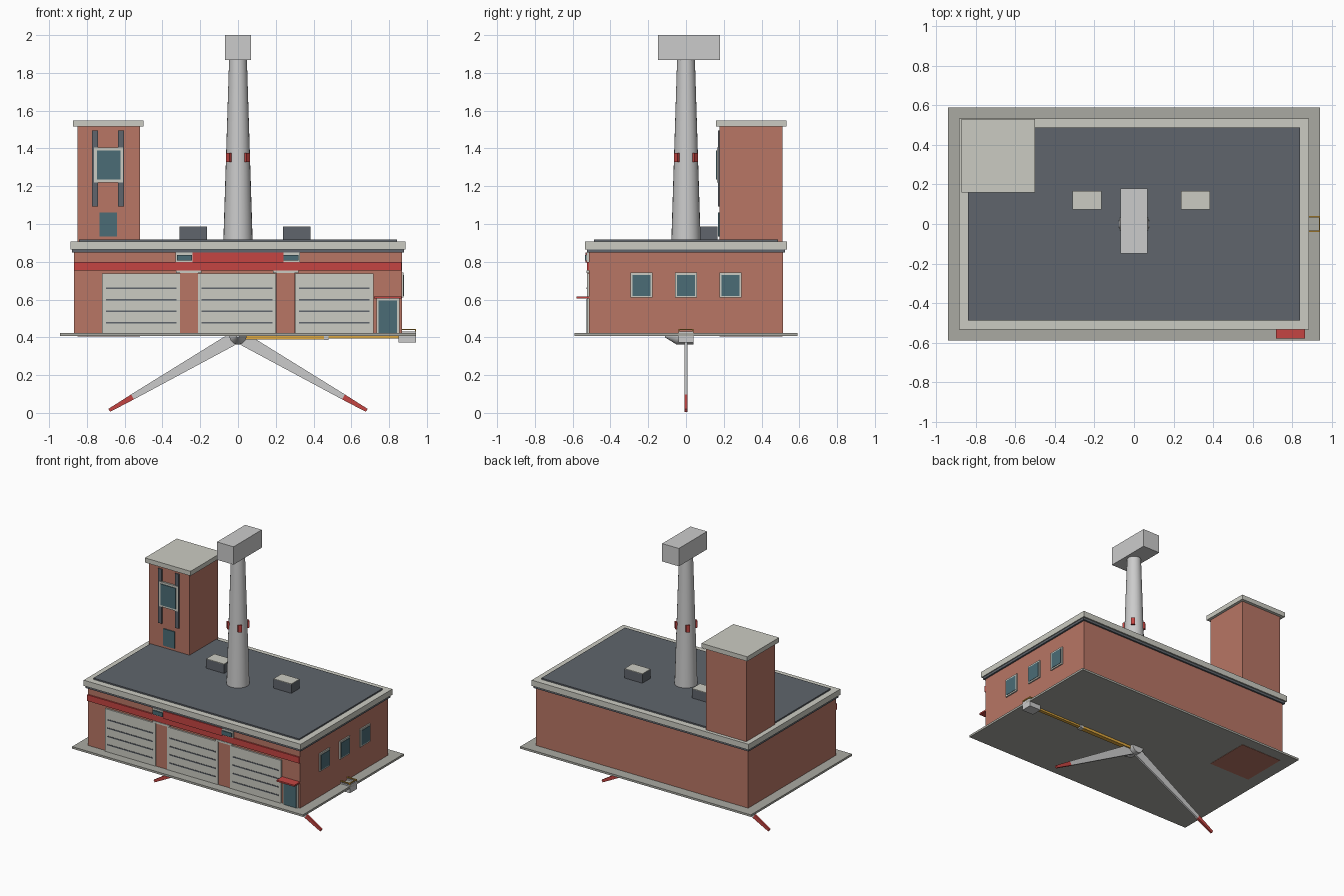
import bpy, bmesh, math
from mathutils import Matrix, Vector

if "Cube" in bpy.data.objects:
    bpy.data.objects.remove(bpy.data.objects["Cube"])


def mat(name, r, g, b):
    m = bpy.data.materials.new(name)
    m.diffuse_color = (r, g, b, 1)
    m.use_nodes = True
    m.node_tree.nodes["Principled BSDF"].inputs["Base Color"].default_value = m.diffuse_color
    return m


BRICK = mat("brick", 0.48, 0.18, 0.13)
PALE = mat("pale_trim", 0.60, 0.60, 0.54)
PAVE = mat("paving", 0.40, 0.40, 0.36)
DARK = mat("slate", 0.115, 0.13, 0.15)
RED = mat("red", 0.56, 0.06, 0.055)
GLASS = mat("glass", 0.07, 0.15, 0.18)
WHITE = mat("white_metal", 0.66, 0.67, 0.68)
YELLOW = mat("yellow", 0.75, 0.40, 0.05)


def finish(name, bm, m):
    bmesh.ops.recalc_face_normals(bm, faces=bm.faces)
    me = bpy.data.meshes.new(name)
    bm.to_mesh(me)
    bm.free()
    ob = bpy.data.objects.new(name, me)
    bpy.context.collection.objects.link(ob)
    me.materials.append(m)
    return ob


def box(name, x, y, z, m):
    """Box from (min, max) pairs."""
    bm = bmesh.new()
    c = Vector([(p[0] + p[1]) / 2 for p in (x, y, z)])
    s = [p[1] - p[0] for p in (x, y, z)]
    bmesh.ops.create_cube(bm, size=1, matrix=Matrix.Translation(c) @ Matrix.Diagonal((*s, 1)))
    return finish(name, bm, m)


def cone(name, loc, r1, r2, depth, m, rot=None, n=24):
    bm = bmesh.new()
    mx = Matrix.Translation(loc) @ (rot or Matrix())
    bmesh.ops.create_cone(bm, cap_ends=True, segments=n, radius1=r1, radius2=r2, depth=depth, matrix=mx)
    ob = finish(name, bm, m)
    for p in ob.data.polygons:
        p.use_smooth = len(p.vertices) == 4
    return ob


# Paving, main hall and roof layers
box("paving_slab", (-.943, .943), (-.59, .59), (.407, .422), PAVE)
box("hall_walls", (-.868, .868), (-.513, .513), (.42, .86), BRICK)
box("roof_shadow_band", (-.88, .88), (-.525, .525), (.848, .867), DARK)
box("roof_parapet", (-.887, .887), (-.535, .535), (.865, .907), PALE)
box("roof_deck", (-.841, .841), (-.488, .488), (.9, .917), DARK)

# Roof vents with pale lids
for i, x in enumerate((-.238, .312)):
    box(f"roof_vent_{i}", (x - .073, x + .073), (.073, .168), (.91, .983), DARK)
    box(f"roof_vent_lid_{i}", (x - .073, x + .073), (.073, .168), (.983, .987), PALE)

# Front fascia: red stripe and sign panel
box("red_stripe", (-.868, .866), (-.524, -.51), (.755, .80), RED)
box("sign_panel", (-.24, .24), (-.532, -.51), (.795, .85), RED)

# Garage doors with dark grooves
for i, x in enumerate((-.513, -.005, .51)):
    box(f"garage_door_{i}", (x - .207, x + .207), (-.524, -.51), (.42, .738), PALE)
    for j in range(4):
        z = .476 + j * .0613
        box(f"door_groove_{i}_{j}", (x - .187, x + .187), (-.527, -.52), (z - .004, z + .004), DARK)

# Pilaster ledges and small lamps over the gaps between doors
for i, (x, lx) in enumerate(((-.26, -.283), (.252, .28))):
    box(f"pilaster_{i}", (x - .047, x + .047), (-.521, -.51), (.42, .75), BRICK)
    box(f"pilaster_ledge_{i}", (x - .068, x + .068), (-.528, -.51), (.741, .755), PALE)
    box(f"clerestory_frame_{i}", (lx - .047, lx + .047), (-.527, -.51), (.80, .848), PALE)
    box(f"clerestory_glass_{i}", (lx - .04, lx + .04), (-.535, -.52), (.806, .836), GLASS)

# Entrance door and awning
box("entrance_frame", (.733, .855), (-.523, -.51), (.42, .605), PALE)
box("entrance_glass", (.745, .843), (-.528, -.52), (.422, .594), GLASS)
box("entrance_awning", (.72, .866), (-.58, -.51), (.605, .616), RED)

# Side windows
for i, y in enumerate((-.235, 0, .235)):
    box(f"side_window_frame_{i}", (.86, .877), (y - .058, y + .058), (.61, .742), PALE)
    box(f"side_window_glass_{i}", (.87, .88), (y - .048, y + .048), (.62, .73), GLASS)

# Hose tower
box("hose_tower", (-.85, -.52), (.177, .51), (.405, 1.52), BRICK)
box("tower_cap", (-.873, -.5), (.16, .532), (1.515, 1.549), PALE)
for i, x in enumerate((-.757, -.619)):
    box(f"tower_strip_{i}", (x - .015, x + .015), (.169, .18), (1.093, 1.495), DARK)
box("tower_window_frame", (-.762, -.608), (.165, .18), (1.22, 1.405), PALE)
box("tower_window_glass", (-.747, -.623), (.16, .17), (1.235, 1.39), GLASS)
box("tower_low_window", (-.733, -.64), (.17, .18), (.935, 1.06), GLASS)

# Turbine mast, nacelle and warning lamps
cone("mast", (0, 0, 1.385), .078, .047, .98, WHITE)
box("nacelle", (-.068, .068), (-.149, .181), (1.868, 2), WHITE)
for i in range(4):
    a = math.radians(45 + 90 * i)
    lamp = box(f"warning_lamp_{i}", (-.013, .013), (-.013, .013), (-.025, .025), RED)
    lamp.location = (.062 * math.cos(a), .062 * math.sin(a), 1.352)
    lamp.rotation_euler.z = a

# Rotor hub under the slab
along_y = Matrix.Rotation(math.radians(90), 4, 'X')
cone("hub", (0, -.005, .407), .045, .045, .09, WHITE, along_y)
cone("hub_nose", (0, -.08, .407), .045, .008, .06, WHITE, along_y)


# Rotor blades: tapered flat profile, red tip
def blade(name, r1, w1, r2, w2, ang, m):
    bm = bmesh.new()
    pts = [(r1, -w1), (r2, -w2), (r2, w2), (r1, w1)]
    f = bm.faces.new([bm.verts.new((r, -.007, w)) for r, w in pts])
    ext = bmesh.ops.extrude_face_region(bm, geom=[f])
    bmesh.ops.translate(bm, vec=(0, .014, 0), verts=[v for v in ext["geom"] if isinstance(v, bmesh.types.BMVert)])
    ob = finish(name, bm, m)
    ob.location = (0, 0, .407)
    ob.rotation_euler.y = math.radians(ang)


for i, ang in enumerate((30, 150, 270)):
    blade(f"blade_{i}", .03, .034, .645, .015, ang, WHITE)
    blade(f"blade_tip_{i}", .645, .015, .787, .009, ang, RED)

# Telescopic boom under the slab with a rescue basket
box("boom_inner", (.04, .48), (-.016, .016), (.389, .409), YELLOW)
box("boom_collar", (.455, .48), (-.018, .018), (.386, .409), WHITE)
box("boom_outer", (.45, .87), (-.012, .012), (.394, .408), YELLOW)
box("basket_floor", (.85, .943), (-.04, .04), (.372, .38), WHITE)
for i, s in enumerate((-1, 1)):
    ys = sorted((s * .034, s * .04))
    box(f"basket_side_{i}", (.85, .943), ys, (.372, .432), WHITE)
    box(f"basket_side_rail_{i}", (.85, .943), ys, (.438, .445), YELLOW)
for i, x in enumerate((.85, .937)):
    box(f"basket_end_{i}", (x, x + .006), (-.04, .04), (.372, .432), WHITE)
    box(f"basket_end_rail_{i}", (x, x + .006), (-.04, .04), (.438, .445), YELLOW)
    for j, y in enumerate((-.04, .034)):
        box(f"basket_post_{i}_{j}", (x, x + .006), (y, y + .006), (.43, .44), YELLOW)
